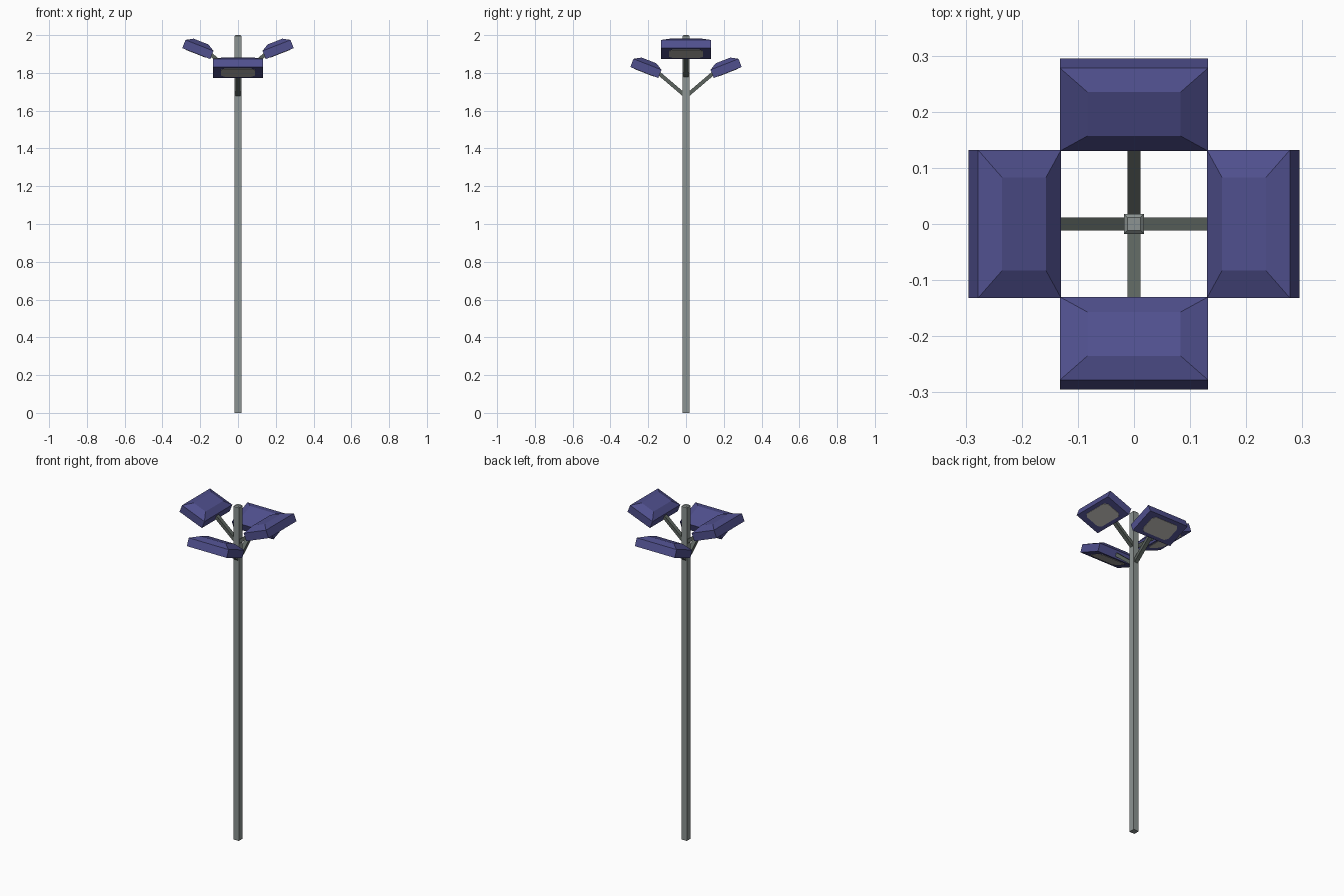
import bpy, bmesh, math
from mathutils import Matrix, Vector

if "Cube" in bpy.data.objects:
    bpy.data.objects.remove(bpy.data.objects["Cube"])


def material(name, rgb):
    m = bpy.data.materials.new(name)
    m.diffuse_color = (*rgb, 1)
    m.use_nodes = True
    m.node_tree.nodes["Principled BSDF"].inputs["Base Color"].default_value = m.diffuse_color
    return m


POLE = material("pole_grey", (0.262, 0.296, 0.287))
ARM = material("arm_dark_grey", (0.107, 0.127, 0.114))
SHELL = material("lamp_blue", (0.080, 0.080, 0.270))
GLASS = material("lamp_glass", (0.47, 0.46, 0.43))


def loft(name, rings, mat, matrix=Matrix.Identity(4)):
    """Closed solid through a stack of equal-sized rings."""
    bm = bmesh.new()
    loops = [[bm.verts.new(p) for p in ring] for ring in rings]
    n = len(loops[0])
    for a, b in zip(loops, loops[1:]):
        for i in range(n):
            j = (i + 1) % n
            bm.faces.new((a[i], a[j], b[j], b[i]))
    bm.faces.new(loops[0][::-1])
    bm.faces.new(loops[-1])
    bm.transform(matrix)
    bmesh.ops.recalc_face_normals(bm, faces=bm.faces)
    mesh = bpy.data.meshes.new(name)
    bm.to_mesh(mesh)
    bm.free()
    mesh.materials.append(mat)
    obj = bpy.data.objects.new(name, mesh)
    bpy.context.collection.objects.link(obj)
    return obj


def rect(hx, hy, z):
    return [(-hx, -hy, z), (hx, -hy, z), (hx, hy, z), (-hx, hy, z)]


def cut_rect(hx, hy, c, z):
    return [(-hx + c, -hy, z), (hx - c, -hy, z), (hx, -hy + c, z), (hx, hy - c, z),
            (hx - c, hy, z), (-hx + c, hy, z), (-hx, hy - c, z), (-hx, -hy + c, z)]


# Square pole with a chamfered top
P = 0.018
loft("pole", [rect(P, P, 0), rect(P, P, 1.994), rect(P - 0.006, P - 0.006, 2.0)], POLE)

TILT = math.radians(21.4)

# Four lamps on angled arms: the x pair sits higher than the y pair
for side, turn, lift in (("right", 0, 0.10), ("back", 90, 0),
                         ("left", 180, 0.10), ("front", 270, 0)):
    spin = Matrix.Rotation(math.radians(turn), 4, 'Z')
    place = (spin @ Matrix.Translation((0.221, 0, 1.802 + lift))
             @ Matrix.Rotation(-TILT, 4, 'Y'))

    # Lamp housing: box with a hipped top
    loft(side + "_lamp_housing",
         [rect(0.0795, 0.132, 0), rect(0.0795, 0.132, 0.0466), rect(0.042, 0.083, 0.0686)],
         SHELL, place)

    # Glass plate with clipped corners under the housing
    loft(side + "_lamp_glass",
         [cut_rect(0.057, 0.09, 0.018, -0.002), cut_rect(0.057, 0.09, 0.018, 0.002)],
         GLASS, place)

    # Arm from the pole to the inner face of the housing
    start = Vector((0.004, 0, 1.679 + lift))
    end = Vector((0.150, 0, 1.803 + lift))
    d = end - start
    aim = spin @ Matrix.Translation(start) @ Matrix.Rotation(math.atan2(d.x, d.z), 4, 'Y')
    loft(side + "_arm", [rect(0.010, 0.012, 0), rect(0.010, 0.012, d.length)], ARM, aim)
